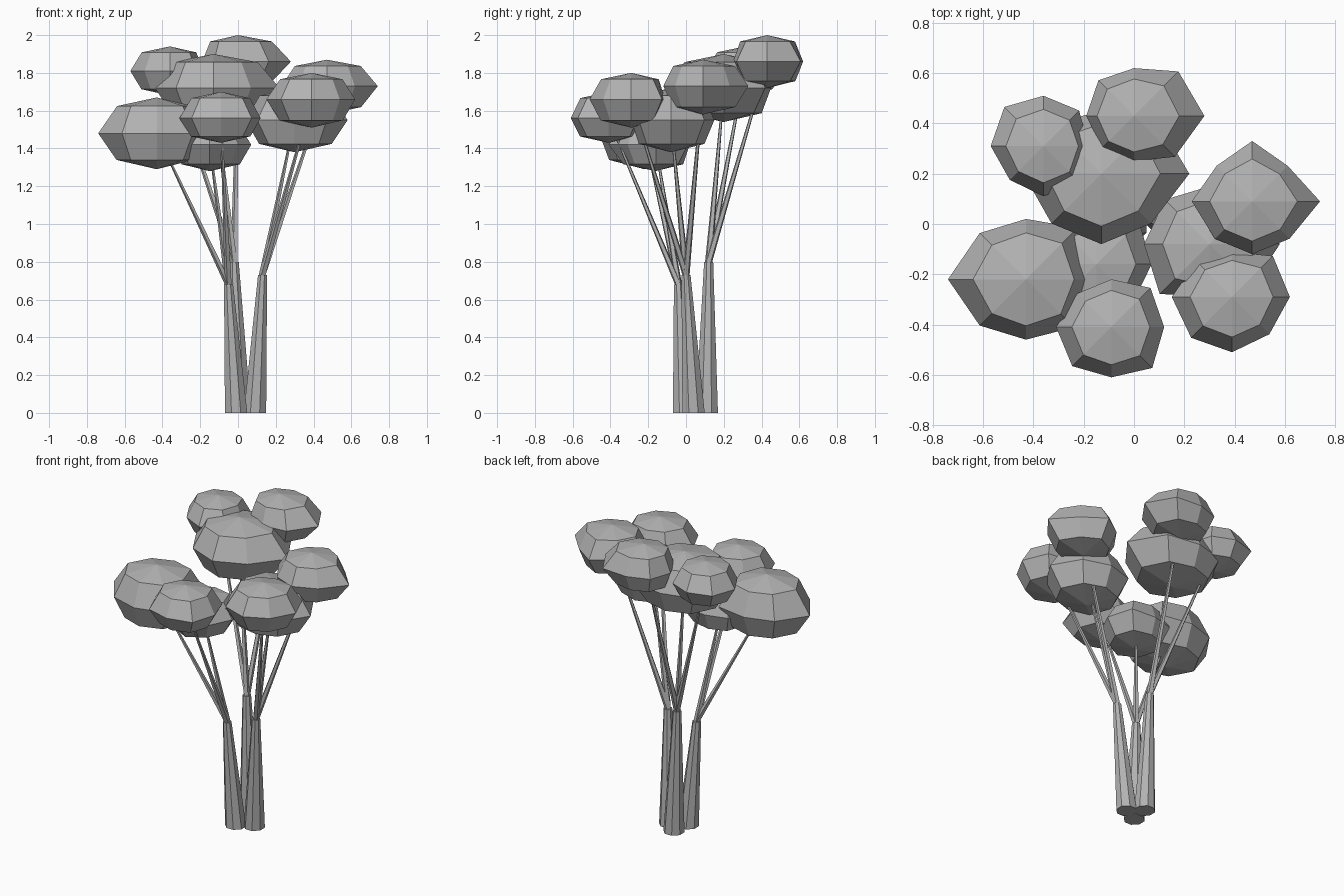
import bpy
import bmesh
from math import cos, sin, tau
from mathutils import Vector

default_cube = bpy.data.objects.get("Cube")
if default_cube:
    bpy.data.objects.remove(default_cube, do_unlink=True)

SIDES = 8


def make_material(name, colour):
    material = bpy.data.materials.new(name)
    material.use_nodes = True
    material.diffuse_color = colour
    material.node_tree.nodes["Principled BSDF"].inputs["Base Color"].default_value = colour
    return material


grey = make_material("plain grey", (0.45, 0.45, 0.45, 1))


def finish(name, bm):
    """Turn a bmesh into a flat shaded object."""
    bmesh.ops.recalc_face_normals(bm, faces=bm.faces)
    mesh = bpy.data.meshes.new(name)
    bm.to_mesh(mesh)
    bm.free()
    mesh.materials.append(grey)
    obj = bpy.data.objects.new(name, mesh)
    bpy.context.collection.objects.link(obj)
    return obj


def bridge(bm, lower, upper):
    """Join two rings of equal length with quads."""
    count = len(lower)
    for i in range(count):
        j = (i + 1) % count
        bm.faces.new((lower[i], lower[j], upper[j], upper[i]))


def limb(name, start, end, start_radius, end_radius, sides):
    """Tapered limb whose end rings stay horizontal."""
    bm = bmesh.new()
    rings = []
    for centre, radius in ((start, start_radius), (end, end_radius)):
        ring = []
        for i in range(sides):
            angle = tau * (i + 0.5) / sides
            offset = Vector((cos(angle), sin(angle), 0)) * radius
            ring.append(bm.verts.new(Vector(centre) + offset))
        rings.append(ring)
    bridge(bm, *rings)
    bm.faces.new(rings[0])
    bm.faces.new(rings[1])
    return finish(name, bm)


def leaf_clump(name, x, y, bottom, middle, top, radii):
    """Lumpy faceted ball; radii run counter-clockwise from +x in hundredths."""
    bm = bmesh.new()
    mean = sum(radii) / SIDES
    rings = []
    levels = (
        (middle + (bottom - middle) * 0.74, 0.74, 0.5),
        (middle, 1, 0),
        (middle + (top - middle) * 0.76, 0.73, 0.5),
    )
    for z, scale, evenness in levels:
        ring = []
        for i, radius in enumerate(radii):
            angle = tau * i / SIDES
            r = (radius + (mean - radius) * evenness) * scale / 100
            ring.append(bm.verts.new((x + r * cos(angle), y + r * sin(angle), z)))
        rings.append(ring)
    bridge(bm, rings[0], rings[1])
    bridge(bm, rings[1], rings[2])
    # Close both ends with a fan of triangles
    for z, ring in ((bottom, rings[0]), (top, rings[2])):
        tip = bm.verts.new((x, y, z))
        for i in range(SIDES):
            bm.faces.new((ring[i], ring[(i + 1) % SIDES], tip))
    return finish(name, bm)


# Each trunk: foot, fork, then the clumps it carries
trees = {
    "left": ((-0.01, -0.01, 0), (-0.05, -0.04, 0.68), {
        "outer": (-0.43, -0.22, 1.29, 1.48, 1.67, (26, 29, 24, 26, 31, 26, 24, 27)),
        "front": (-0.09, -0.41, 1.43, 1.56, 1.70, (21, 22, 19, 19, 22, 22, 20, 23)),
        "inner": (-0.15, -0.16, 1.28, 1.42, 1.55, (22, 24, 18, 20, 19, 21, 25, 21)),
    }),
    "right": ((0.09, 0.04, 0), (0.13, 0, 0.73), {
        "inner": (0.30, -0.08, 1.38, 1.55, 1.72, (28, 25, 23, 25, 26, 28, 21, 24)),
        "front": (0.39, -0.29, 1.51, 1.66, 1.80, (23, 23, 18, 20, 24, 23, 22, 21)),
        "back": (0.47, 0.09, 1.58, 1.73, 1.87, (27, 20, 24, 20, 24, 21, 21, 21)),
    }),
    "back": ((0.01, 0.11, 0), (-0.02, 0.12, 0.80), {
        "inner": (-0.13, 0.20, 1.54, 1.72, 1.90, (35, 31, 25, 28, 31, 28, 28, 28)),
        "outer": (-0.36, 0.31, 1.68, 1.81, 1.94, (18, 20, 20, 22, 21, 19, 20, 20)),
        "far": (0, 0.43, 1.72, 1.86, 2, (28, 25, 19, 20, 19, 18, 18, 23)),
    }),
}

for side, (foot, fork, clumps) in trees.items():
    limb(side + "_trunk", foot, fork, 0.064, 0.026, SIDES)
    for place, (x, y, bottom, middle, top, radii) in clumps.items():
        label = side + "_" + place
        limb(label + "_branch", fork, (x, y, middle), 0.02, 0.005, 5)
        leaf_clump(label + "_leaves", x, y, bottom, middle, top, radii)
